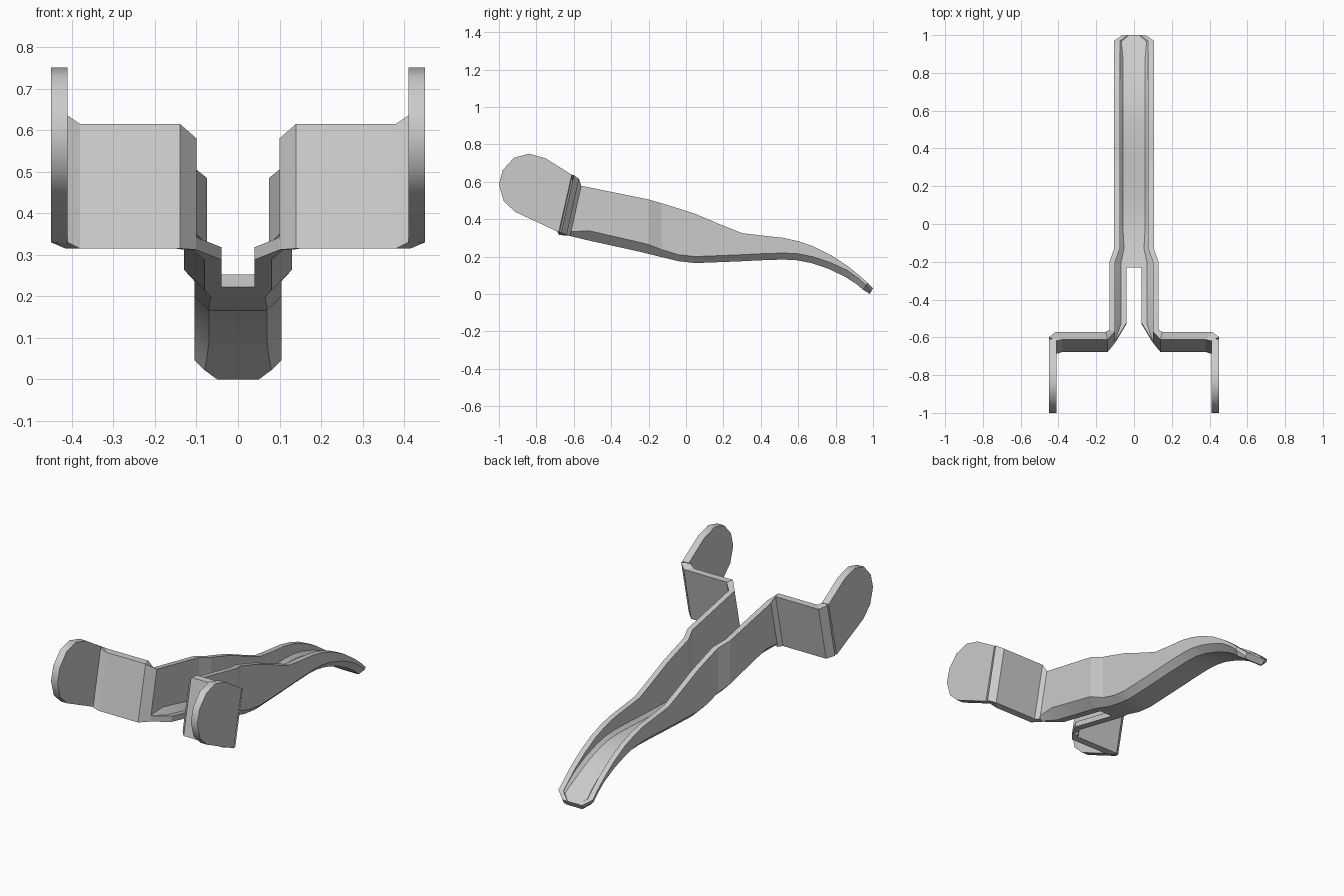
import bpy, bmesh, math

if "Cube" in bpy.data.objects:
    bpy.data.objects.remove(bpy.data.objects["Cube"])


def finish(name, bm, angle):
    """Clean the half mesh, mirror it across x and make an object."""
    bmesh.ops.remove_doubles(bm, verts=bm.verts[:], dist=0.0004)
    bmesh.ops.mirror(bm, geom=bm.verts[:] + bm.edges[:] + bm.faces[:],
                     axis='X', merge_dist=0.0004)
    bmesh.ops.remove_doubles(bm, verts=bm.verts[:], dist=0.0004)
    bmesh.ops.recalc_face_normals(bm, faces=bm.faces[:])
    me = bpy.data.meshes.new(name)
    bm.to_mesh(me)
    bm.free()
    ob = bpy.data.objects.new(name, me)
    bpy.context.collection.objects.link(ob)
    bpy.ops.object.select_all(action='DESELECT')
    ob.select_set(True)
    bpy.context.view_layer.objects.active = ob
    bpy.ops.object.shade_smooth_by_angle(angle=math.radians(angle))
    return ob


def loft(bm, rings, skip=lambda i, j: False, caps=(True, True)):
    """Join successive closed rings of points with quads."""
    vs = [[bm.verts.new(p) for p in r] for r in rings]
    n = len(vs[0])
    for i in range(len(vs) - 1):
        for j in range(n):
            k = (j + 1) % n
            if not skip(i, j):
                bm.faces.new((vs[i][j], vs[i][k], vs[i + 1][k], vs[i + 1][j]))
    if caps[0]:
        bm.faces.new(vs[0])
    if caps[1]:
        bm.faces.new(vs[-1])


# Lever channel stations: y, top z, bottom z, half width, chamfer, slot half width, lean
T = 0.03
stations = [
    (-.57, .58, .312, .13, .02, .10, .22),
    (-.47, .56, .288, .13, .05, .04, .22),
    (-.23, .511, .222, .13, .05, .04, 0),
    (-.23, .511, .222, .13, .05, 0, 0),
    (-.20, .505, .214, .13, .05, 0, 0),
    (-.13, .485, .197, .105, .04, 0, 0),
    (-.04, .457, .175, .105, .035, 0, 0),
    (.05, .428, .165, .105, .035, 0, 0),
    (.18, .373, .170, .105, .035, 0, 0),
    (.30, .325, .175, .105, .035, 0, 0),
    (.40, .313, .180, .105, .035, 0, 0),
    (.52, .300, .184, .105, .035, 0, 0),
    (.60, .282, .180, .105, .035, 0, .05),
    (.68, .255, .165, .105, .035, 0, .1),
    (.78, .205, .133, .105, .035, 0, .2),
    (.87, .145, .090, .105, .035, 0, .3),
    (.93, .097, .052, .105, .03, 0, .4),
    (.97, .060, .022, .105, .025, 0, .6),
    (1.0, .030, .000, .06, .01, 0, .6),
]


def section(y, zt, zb, xo, c, xs, lean):
    ci = max(c - .59 * T, .002)
    xi = xo - T
    floor = min(zb + T, zt)
    pts = [(xo, zt), (xo, zb + c), (xo - c, zb), (xs, zb), (xs, floor),
           (max(xs, xi - ci), floor), (xi, min(floor + ci, zt)), (xi, zt)]
    return [(x, y + lean * (z - zt), z) for x, z in pts]


bm = bmesh.new()
loft(bm, [section(*s) for s in stations],
     skip=lambda i, j: j == 3 and stations[i][5] == 0 and stations[i + 1][5] == 0,
     caps=(False, True))
finish("lever_channel", bm, 18)

# Outward bent plates: front x, y, back x, y, top z, bottom z
bends = [
    (.10, -.57, .13, -.56, .58, .312),
    (.14, -.612, .15, -.572, .615, .315),
    (.38, -.612, .415, -.572, .615, .315),
    (.41, -.62, .45, -.60, .635, .33),
]
bm = bmesh.new()
loft(bm, [[(fx, fy, zt), (fx, fy + .22 * (zb - zt), zb),
           (bx, by + .22 * (zb - zt), zb), (bx, by, zt)]
          for fx, fy, bx, by, zt, zb in bends], caps=(False, False))
finish("bent_plates", bm, 10)

# Rounded ears reaching forward
outline = [(-.61, .637), (-.75, .725), (-.84, .75), (-.92, .728), (-.98, .662),
           (-1, .585), (-.975, .497), (-.915, .44), (-.68, .33)]
bm = bmesh.new()
loft(bm, [[(x, y, z) for y, z in outline] for x in (.41, .45)])
finish("ears", bm, 40)
